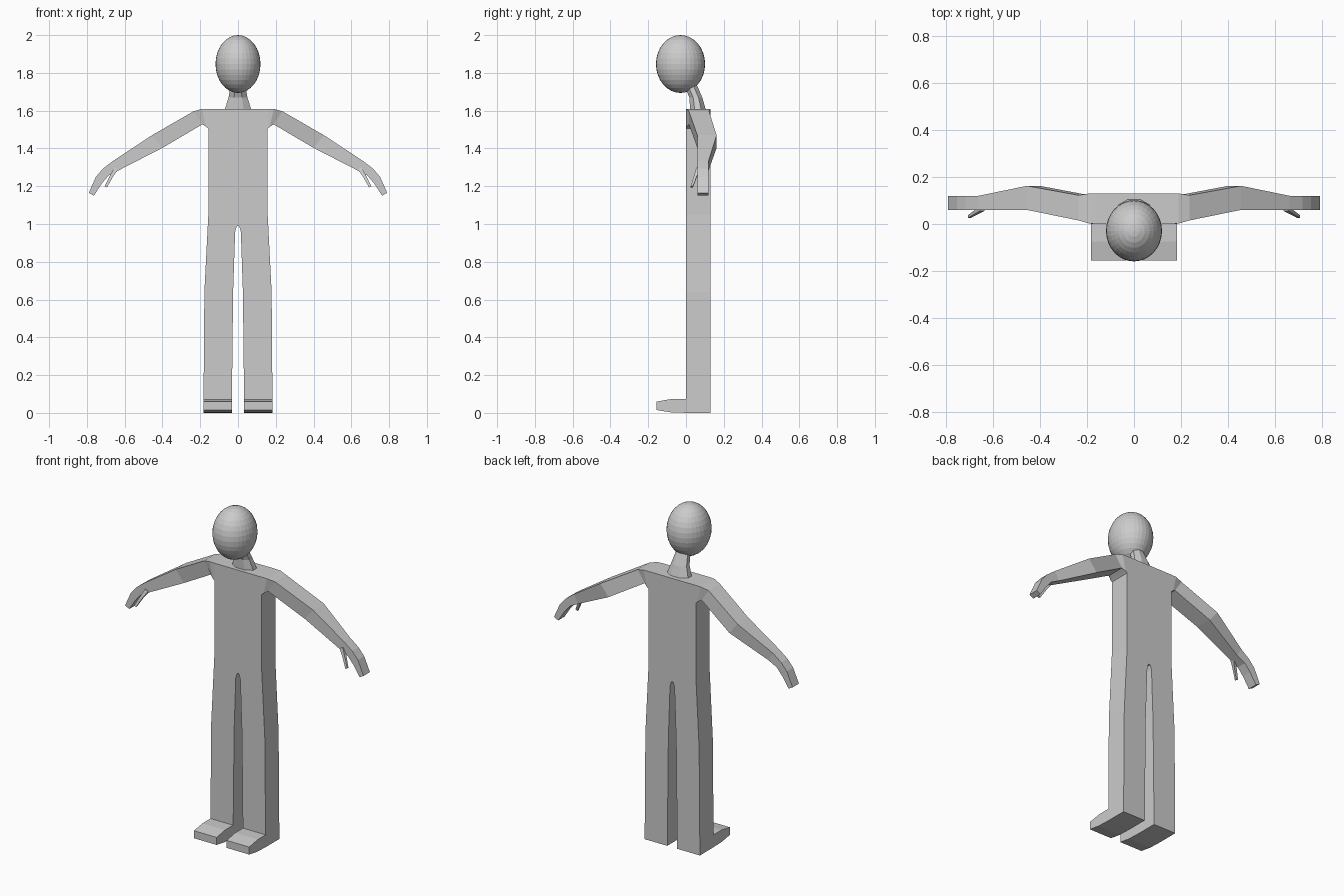
import bpy, bmesh, math
from mathutils import Vector

if "Cube" in bpy.data.objects:
    bpy.data.objects.remove(bpy.data.objects["Cube"])

grey = bpy.data.materials.new("plain grey")
grey.diffuse_color = (0.6, 0.6, 0.6, 1)
grey.use_nodes = True
grey.node_tree.nodes["Principled BSDF"].inputs["Base Color"].default_value = grey.diffuse_color


def finish(name, bm):
    bmesh.ops.recalc_face_normals(bm, faces=bm.faces[:])
    me = bpy.data.meshes.new(name)
    bm.to_mesh(me)
    bm.free()
    me.materials.append(grey)
    ob = bpy.data.objects.new(name, me)
    bpy.context.collection.objects.link(ob)
    return ob


def loft(name, rings):
    """Skin a list of equal-length rings of points and cap both ends."""
    bm = bmesh.new()
    loops = [[bm.verts.new(p) for p in r] for r in rings]
    n = len(loops[0])
    for a, b in zip(loops, loops[1:]):
        for i in range(n):
            j = (i + 1) % n
            bm.faces.new((a[i], a[j], b[j], b[i]))
    bm.faces.new(loops[0])
    bm.faces.new(loops[-1])
    return finish(name, bm)


def strip(name, stations, s):
    """Four-sided limb: stations are (top x, top z, bottom x, bottom z, y front, y back)."""
    return loft(name, [[(s * tx, y0, tz), (s * tx, y1, tz), (s * bx, y1, bz), (s * bx, y0, bz)]
                       for tx, tz, bx, bz, y0, y1 in stations])


# Torso and legs: one flat slab cut from a front outline
half = [(0.157, 1.61), (0.157, 1.05), (0.178, 0.64), (0.183, 0), (0.033, 0),
        (0.026, 0.64), (0.015, 0.96), (0.006, 0.99)]
outline = half + [(-x, z) for x, z in reversed(half)]
loft("torso_and_legs", [[(x, y, z) for x, z in outline] for y in (0, 0.13)])

arm = [(0.157, 1.61, 0.157, 1.505, 0, 0.13),
       (0.19, 1.609, 0.168, 1.514, 0.002, 0.13),
       (0.235, 1.597, 0.188, 1.528, 0.015, 0.122),
       (0.455, 1.47, 0.40, 1.403, 0.06, 0.162),
       (0.66, 1.335, 0.63, 1.285, 0.06, 0.12),
       (0.715, 1.293, 0.685, 1.257, 0.06, 0.12),
       (0.752, 1.25, 0.722, 1.213, 0.06, 0.12),
       (0.79, 1.165, 0.763, 1.15, 0.06, 0.12)]
thumb = [(0.655, 1.30, 0.635, 1.29, 0.055, 0.085),
         (0.678, 1.255, 0.662, 1.25, 0.042, 0.058),
         (0.706, 1.2, 0.694, 1.194, 0.025, 0.037)]
foot = [(-0.155, 0.015), (-0.155, 0.06), (-0.075, 0.074), (0.01, 0.074),
        (0.01, 0), (-0.08, 0.003)]

for side, s in (("right", 1), ("left", -1)):
    strip(side + "_arm", arm, s)
    strip(side + "_thumb", thumb, s)
    loft(side + "_foot", [[(s * x, y, z) for y, z in foot] for x in (0.033, 0.183)])

# Neck: eight-sided, leaning forward into the head
neck = []
for z, yc, rx, ry in ((1.60, 0.064, 0.072, 0.042), (1.67, 0.052, 0.05, 0.034),
                      (1.735, 0.024, 0.038, 0.034), (1.79, -0.01, 0.035, 0.032)):
    k = math.cos(math.pi / 8)
    neck.append([(rx * math.cos(a) / k, yc + ry * math.sin(a) / k, z)
                 for a in [math.pi * (2 * i + 1) / 8 for i in range(8)]])
loft("neck", neck)

# Head: faceted egg
bm = bmesh.new()
bmesh.ops.create_uvsphere(bm, u_segments=32, v_segments=16, radius=1)
bmesh.ops.scale(bm, vec=(0.119, 0.13, 0.153), verts=bm.verts)
bmesh.ops.translate(bm, vec=Vector((0, -0.029, 1.847)), verts=bm.verts)
finish("head", bm)
